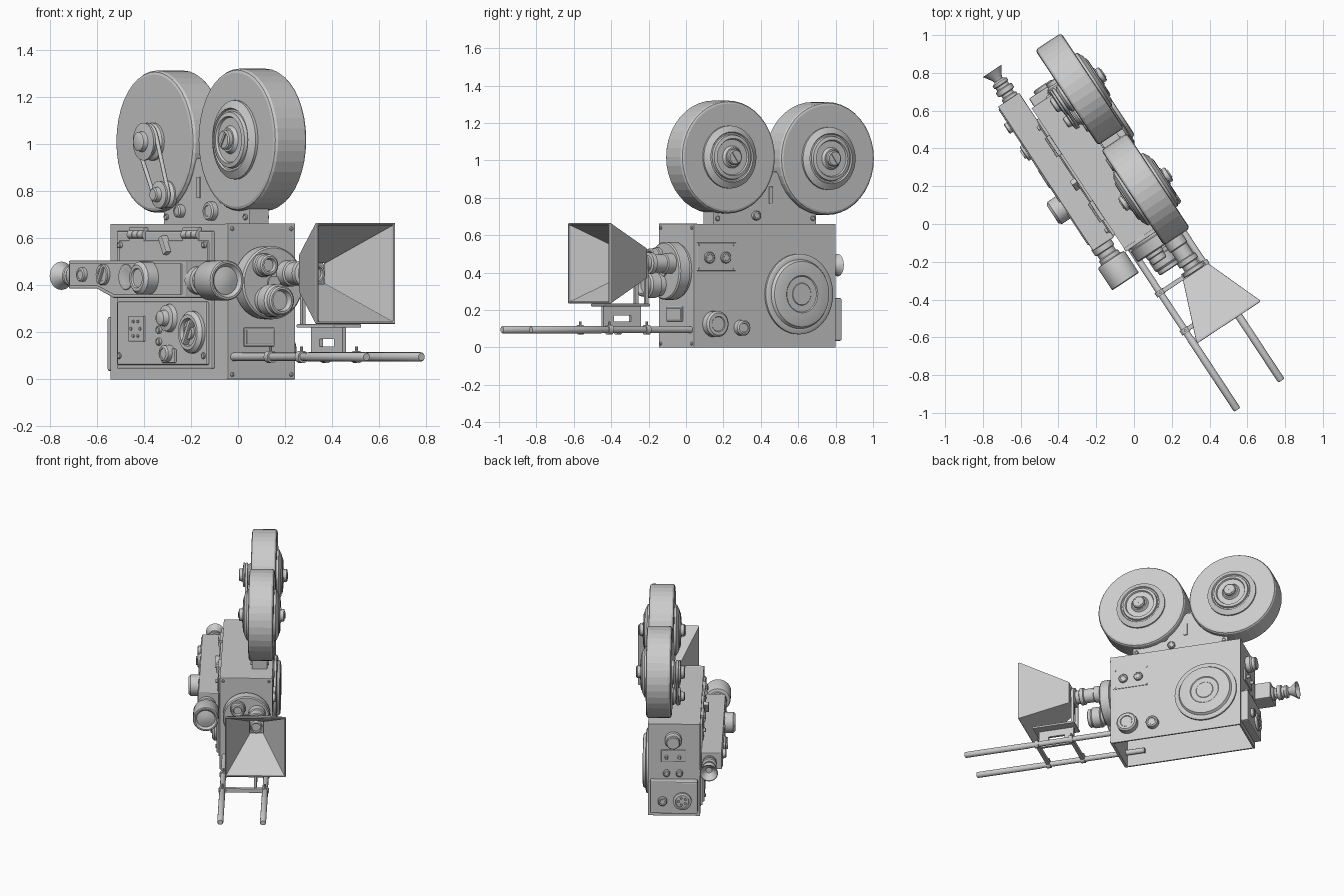
import bpy, bmesh, math
from mathutils import Matrix, Vector

if "Cube" in bpy.data.objects:
    bpy.data.objects.remove(bpy.data.objects["Cube"])

# Local frame: x = side, -y = lens direction; the whole camera is turned about z
TURN = Matrix.Rotation(math.radians(33.4), 4, 'Z')
AXES = {'R': (1, 0, 0), 'L': (-1, 0, 0), 'F': (0, -1, 0), 'B': (0, 1, 0), 'U': (0, 0, 1)}


def finish(name, bm, bevel=0, smooth=True):
    bmesh.ops.recalc_face_normals(bm, faces=bm.faces)
    me = bpy.data.meshes.new(name)
    bm.to_mesh(me)
    bm.free()
    ob = bpy.data.objects.new(name, me)
    bpy.context.collection.objects.link(ob)
    ob.matrix_world = TURN
    if bevel:
        m = ob.modifiers.new('bevel', 'BEVEL')
        m.width, m.segments = bevel, 2
        m.limit_method = 'ANGLE'
    if smooth:
        bpy.ops.object.select_all(action='DESELECT')
        ob.select_set(True)
        bpy.context.view_layer.objects.active = ob
        bpy.ops.object.shade_smooth_by_angle(angle=math.radians(35))
    return ob


def box(name, x0, x1, y0, y1, z0, z1, bevel=0, tilt=0):
    bm = bmesh.new()
    c = Vector(((x0 + x1) / 2, (y0 + y1) / 2, (z0 + z1) / 2))
    mat = Matrix.Translation(c) @ Matrix.Rotation(tilt, 4, 'X') @ Matrix.Diagonal((x1 - x0, y1 - y0, z1 - z0, 1))
    bmesh.ops.create_cube(bm, size=1, matrix=mat)
    return finish(name, bm, bevel, False)


def lathe(name, axis, origin, profile, segs=32, smooth=True):
    """Revolve (radius, distance along axis) points and cap both ends."""
    bm = bmesh.new()
    rot = Vector(AXES[axis]).to_track_quat('Z', 'Y').to_matrix()
    rings = []
    for r, d in profile:
        rings.append([bm.verts.new(Vector(origin) + rot @ Vector((
            r * math.cos(2 * math.pi * i / segs), r * math.sin(2 * math.pi * i / segs), d))) for i in range(segs)])
    for a, b in zip(rings, rings[1:]):
        for i in range(segs):
            j = (i + 1) % segs
            bm.faces.new((a[i], a[j], b[j], b[i]))
    bm.faces.new(rings[0])
    bm.faces.new(rings[-1])
    return finish(name, bm, 0, smooth)


def knob(name, axis, origin, r, h, segs=24):
    e = min(r, h) * .2
    return lathe(name, axis, origin, [(r, -.005), (r, h - e), (r - e, h), (r * .6, h), (r * .55, h - e * .5)], segs)


def prism(name, pts, x0, x1, bevel=0):
    bm = bmesh.new()
    f = bm.faces.new([bm.verts.new((x0, y, z)) for y, z in pts])
    g = bmesh.ops.extrude_face_region(bm, geom=[f])
    bmesh.ops.translate(bm, vec=(x1 - x0, 0, 0), verts=[v for v in g['geom'] if isinstance(v, bmesh.types.BMVert)])
    return finish(name, bm, bevel, False)


L, R, F, B = -.115, .226, -.09, .81

# Body: shell open at the bottom
bm = bmesh.new()
bmesh.ops.create_cube(bm, size=1, matrix=Matrix.Translation(((L + R) / 2, (F + B) / 2, .33)) @ Matrix.Diagonal((R - L, B - F, .66, 1)))
bmesh.ops.delete(bm, geom=[f for f in bm.faces if f.calc_center_median().z < .01], context='FACES')
body = finish('body_shell', bm, 0, False)
m = body.modifiers.new('wall', 'SOLIDIFY')
m.thickness, m.offset = .015, -1
box('front_plate', L - .002, R + .002, F - .008, F + .012, 0, .662, .003)
for x in (L + .02, R - .02):
    for z in (.02, .64):
        lathe('front_screw', 'F', (x, F - .005, z), [(.009, 0), (.009, .006), (.005, .009)], 12)
box('front_badge', -.036, .12, F - .014, F, .14, .22, .004)
box('front_badge_panel', -.026, .11, F - .017, F, .15, .21, .002)

# Right side: large cover, knobs and small plate
lathe('motor_cover', 'R', (R, .57, .285), [(.215, -.005), (.215, .012), (.205, .018), (.185, .018), (.175, .035),
      (.165, .038), (.1, .038), (.095, .033), (.06, .033), (.057, .036)], 48)
for y, z, r, h in ((.027, .125, .07, .05), (.2, .105, .042, .04), (-.005, .48, .03, .02), (.1, .48, .03, .02)):
    knob('side_knob', 'R', (R, y, z), r, h)
box('side_plate', R - .005, R + .004, -.08, .17, .41, .56, .002)
for i in range(2):
    for z in (.42, .55):
        lathe('plate_screw', 'R', (R, -.065 + .22 * i, z), [(.007, 0), (.007, .007)], 10)

# Left side: door, inner panel, hinges and controls
box('door', L - .014, L + .005, .007, .745, .045, .63, .006)
box('door_lower_panel', L - .026, L, .03, .72, .06, .33, .006)
box('door_upper_panel', L - .02, L, .03, .72, .345, .59, .006)
for y in (.165, .58):
    for dy in (-.06, -.02, .02):
        lathe('door_hinge', 'B', (L - .014, y + dy, .615), [(.018, 0), (.018, .037)], 16)
    box('hinge_leaf', L - .02, L, y - .06, y + .06, .57, .645, .003)
for y in (.05, .70):
    for z in (.1, .57):
        knob('door_screw', 'L', (L - .022, y, z), .013, .012, 12)
box('door_latch', L - .045, L, .33, .36, .53, .61, .004, -.5)
D = L - .026
box('socket_plate', D - .01, D, .50, .62, .16, .27, .004)
for i in range(6):
    a = i * math.pi / 3
    lathe('socket_pin', 'L', (D - .008, .56 + .035 * math.cos(a), .215 + .035 * math.sin(a)), [(.007, 0), (.007, .008)], 10)
lathe('crank_socket', 'L', (D, .13, .20), [(.09, 0), (.09, .015), (.075, .03), (.06, .03), (.055, .015), (.03, .015), (.03, .03)])
box('crank_slot', D - .042, D, .12, .14, .145, .255, .004, .5)
lathe('door_dial', 'L', (D, .315, .26), [(.06, 0), (.055, .02), (.035, .025), (.03, .05), (.02, .055)])
knob('lower_knob', 'L', (D, .31, .11), .035, .04)
box('lower_knob_base', D - .012, D, .26, .36, .07, .13, .004)
for z in (.16, .21, .26):
    knob('door_button', 'L', (D, .39, z), .016, .014, 12)

# Viewfinder with objective, side knobs and eyepiece
prism('viewfinder_body', [(0, .345), (.57, .345), (.70, .385), (.915, .385), (.915, .505), (0, .505)], -.26, -.125, .006)
prism('viewfinder_side_plate', [(.04, .36), (.56, .36), (.69, .398), (.9, .398), (.9, .492), (.04, .492)], -.266, -.25, .003)
lathe('viewfinder_objective', 'F', (-.205, 0, .42), [(.06, -.01), (.06, .03), (.05, .035), (.05, .06), (.06, .065), (.06, .085),
      (.08, .09), (.085, .1), (.085, .225), (.08, .23), (.072, .23), (.06, .215), (.03, .222), (.01, .225)], 36)
for y, z, r, h in ((.79, .445, .03, .025), (.63, .445, .045, .02), (.46, .435, .055, .008), (.28, .43, .07, .07)):
    knob('viewfinder_knob', 'L', (-.262, y, z), r, h)
box('viewfinder_knob_slot', -.292, -.27, .622, .638, .405, .485, .002, .5)
lathe('eyepiece', 'B', (-.18, .91, .44), [(.045, 0), (.045, .02), (.035, .025), (.035, .04), (.05, .045), (.05, .07), (.038, .075),
      (.038, .09), (.044, .095), (.044, .11), (.025, .12), (.03, .135), (.06, .18), (.055, .18), (.02, .135)], 28)

# Back panel with connectors
box('rear_box', L + .015, R - .015, B - .005, .86, .035, .265, .008)
lathe('rear_connector', 'B', (0, .86, .13), [(.06, -.005), (.06, .015), (.05, .02), (.045, .02), (.042, .01)])
for i in range(5):
    a = i * math.tau / 5
    lathe('connector_pin', 'B', (.025 * math.cos(a), .865, .13 + .025 * math.sin(a)), [(.008, 0), (.008, .015)], 10)
knob('rear_box_knob', 'B', (.13, .86, .13), .03, .025)
for x in (.02, .105):
    knob('rear_small_knob', 'B', (x, B, .31), .022, .025)
    knob('rear_switch', 'B', (x, B + .01, .43), .011, .025, 12)
box('rear_plate', -.02, .14, B - .004, B + .01, .39, .475, .003)
lathe('rear_knob', 'B', (.06, B, .55), [(.055, 0), (.055, .03), (.045, .04), (.045, .06), (.04, .065)])

# Lens turret with three lenses
lathe('lens_turret', 'F', (.06, F, .41), [(.145, 0), (.145, .02), (.155, .025), (.155, .085), (.148, .092), (.03, .092), (.03, .1)], 48)
T = F - .09
lathe('small_lens', 'F', (.005, T, .485), [(.05, 0), (.05, .02), (.045, .025), (.045, .055), (.038, .06), (.03, .06), (.025, .045)])
lathe('medium_lens', 'F', (.025, T, .335), [(.06, 0), (.06, .03), (.07, .035), (.07, .09), (.062, .1), (.062, .12), (.055, .125), (.047, .125), (.04, .1)])
lathe('main_lens', 'F', (.13, T, .45), [(.055, 0), (.055, .05), (.048, .055), (.048, .12), (.058, .125), (.058, .15), (.045, .155),
      (.045, .18), (.065, .185), (.065, .205), (.04, .21), (.038, .235), (.03, .235), (.028, .22)])

# Hollow sunshade hood
bm = bmesh.new()
rings = []
for y, w, h in ((-.39, .08, .08), (-.70, .2, .215), (-.712, .2, .215), (-.712, .19, .205), (-.70, .188, .203), (-.405, .045, .045), (-.39, .045, .045)):
    rings.append([bm.verts.new((.133 + sx * w, y, .45 + sz * h)) for sx, sz in ((-1, -1), (1, -1), (1, 1), (-1, 1))])
for i, a in enumerate(rings):
    b = rings[(i + 1) % len(rings)]
    for k in range(4):
        j = (k + 1) % 4
        bm.faces.new((a[k], a[j], b[j], b[k]))
finish('sunshade_hood', bm, .004, False)

# Rails, cross bars and hood bracket
for x in (-.085, .195):
    lathe('rail', 'F', (x, .05, .095), [(.018, 0), (.018, .72), (.02, .725), (.02, 1.165), (.016, 1.172)], 20)
    for y in (-.38, -.62):
        lathe('rail_clamp', 'F', (x, y + .014, .095), [(.026, 0), (.026, .028)], 20)
        lathe('clamp_screw', 'U', (x, y, .11), [(.007, 0), (.007, .03)], 10)
for y in (-.38, -.62):
    box('cross_bar', -.085, .195, y - .012, y + .012, .082, .112, .003)
for z0, z1 in ((.1, .14), (.172, .222)):
    box('bracket_web', .122, .14, -.62, -.38, z0, z1)
for y0, y1 in ((-.62, -.555), (-.445, -.38)):
    box('bracket_post', .122, .14, y0, y1, .13, .18)
box('bracket_shelf', .06, .2, -.65, -.36, .22, .234, .003)
for x in (.075, .175):
    box('hood_strut', x, x + .015, -.385, -.365, .225, .42)

# Magazine neck between the reels
prism('magazine_neck', [(.05, .655), (.71, .655), (.71, .725), (.6, .75), (.455, .94), (.42, .94), (.28, .75), (.05, .725)], .09, .19, .003)
box('neck_slot_right', .185, .197, .405, .43, .77, .86, .003)
box('neck_slot_left', .083, .095, .425, .45, .77, .86, .003)
knob('neck_knob_right', 'R', (.19, .32, .705), .025, .02)
for y, r in ((.57, .027), (.33, .04)):
    knob('neck_knob_left', 'L', (.09, y, .715), r, .03)
for y in (.075, .685):
    knob('neck_screw', 'R', (.19, y, .69), .013, .01, 12)
    knob('neck_screw', 'L', (.09, y, .69), .013, .01, 12)

# Film reels with stepped hubs
HUB = [(.168, -.005), (.168, .012), (.135, .03), (.13, .022), (.122, .022), (.118, .036), (.1, .04), (.095, .03), (.06, .03),
       (.05, .045), (.042, .045), (.042, .062), (.036, .067)]
for name, y, z in (('front_reel', .12, 1.018), ('rear_reel', .755, 1.01)):
    lathe(name, 'R', (.07, y, z), [(.285, 0), (.296, .004), (.302, .014), (.302, .151), (.296, .161), (.285, .165)], 40, False)
    lathe(name + '_hub', 'R', (.235, y, z), HUB, 40)
    box(name + '_hub_slot', .298, .307, y - .006, y + .006, z - .034, z + .034, 0, .6)
lathe('front_reel_left_hub', 'L', (.07, .12, 1.018), HUB, 40)
box('left_hub_slot', -.002, .005, .114, .126, .984, 1.052, 0, .6)

# Take-up pulleys and belt on the rear reel
PUL = [(1, -.005), (1, .012), (.8, .025), (.8, .04), (1, .045), (1, .055), (.55, .06), (.5, .08), (.4, .085)]
c1, r1, c2, r2 = Vector((.755, 1.01)), .08, Vector((.645, .785)), .058
lathe('reel_pulley', 'L', (.07, c1.x, c1.y), [(r * r1, d) for r, d in PUL])
lathe('drive_pulley', 'L', (.09, c2.x, c2.y), [(r * r2, d + .015) for r, d in PUL])
d = c2 - c1
phi, al = math.atan2(d.y, d.x), math.acos((r1 - r2) / d.length)
pts = []
for c, r, a0, a1 in ((c1, r1, phi + al, phi - al + math.tau), (c2, r2, phi - al, phi + al)):
    for i in range(17):
        a = a0 + (a1 - a0) * i / 16
        pts.append((c.x + r * .9 * math.cos(a), c.y + r * .9 * math.sin(a)))
cu = bpy.data.curves.new('drive_belt', 'CURVE')
cu.dimensions, cu.bevel_depth, cu.bevel_resolution = '3D', .009, 2
sp = cu.splines.new('POLY')
sp.points.add(len(pts) - 1)
for p, (y, z) in zip(sp.points, pts):
    p.co = (.036, y, z, 1)
sp.use_cyclic_u = True
belt = bpy.data.objects.new('drive_belt', cu)
bpy.context.collection.objects.link(belt)
belt.matrix_world = TURN
